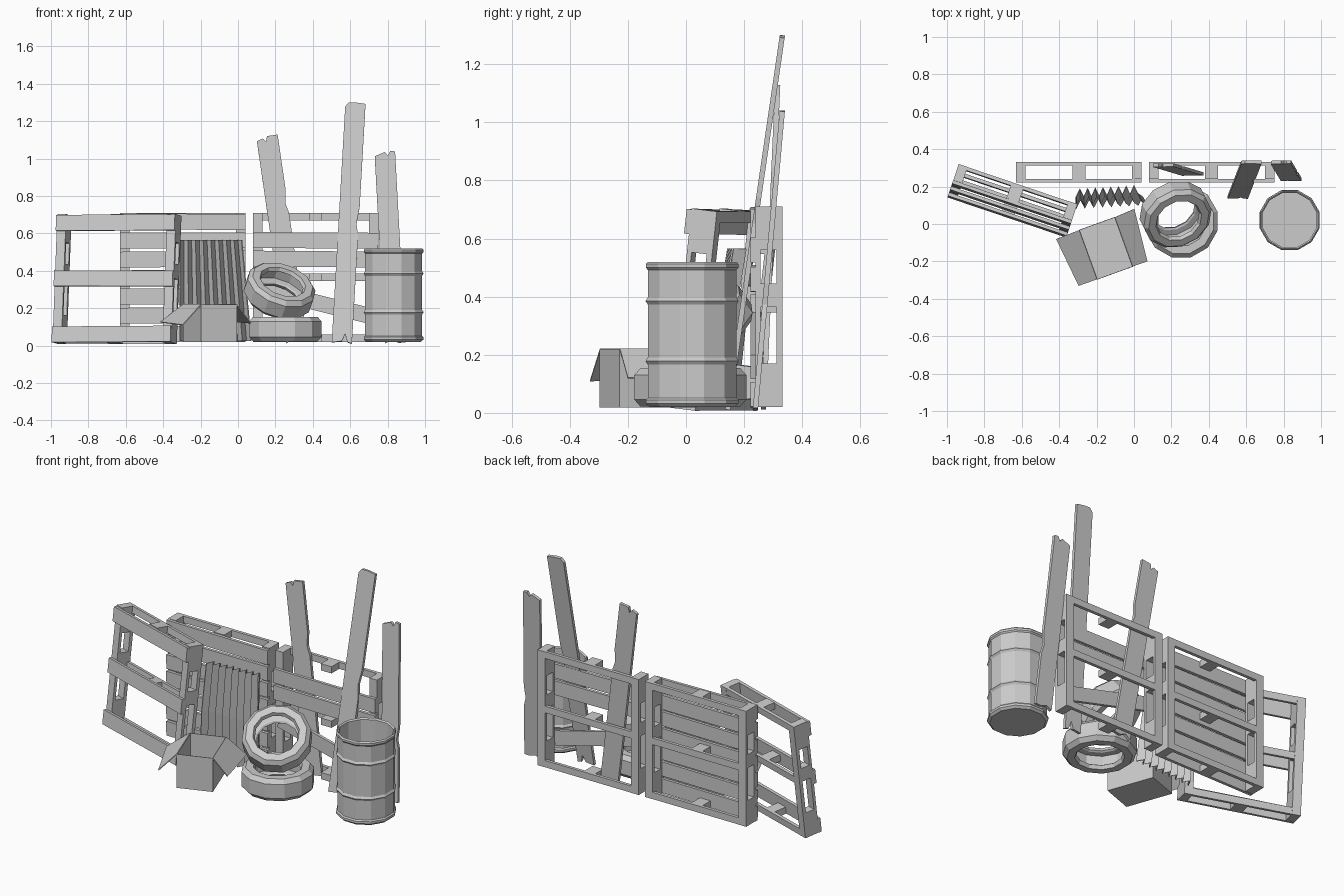
import bpy, bmesh, random
from math import radians, pi, cos, sin
from mathutils import Matrix, Vector

if "Cube" in bpy.data.objects:
    bpy.data.objects.remove(bpy.data.objects["Cube"])

random.seed(4)


def finish(name, bm, mat=None):
    bmesh.ops.recalc_face_normals(bm, faces=bm.faces)
    me = bpy.data.meshes.new(name)
    bm.to_mesh(me)
    bm.free()
    ob = bpy.data.objects.new(name, me)
    bpy.context.collection.objects.link(ob)
    if mat:
        ob.matrix_world = mat
    return ob


def box(bm, x0, x1, y0, y1, z0, z1, rot=0):
    c = Vector(((x0 + x1) / 2, (y0 + y1) / 2, (z0 + z1) / 2))
    m = Matrix.Translation(c) @ Matrix.Rotation(rot, 4, 'Y')
    bmesh.ops.create_cube(bm, size=1, matrix=m @ Matrix.Diagonal((x1 - x0, y1 - y0, z1 - z0, 1)))


def lathe(name, profile, sides, closed=False, caps=(), mat=None):
    bm = bmesh.new()
    rings = [[bm.verts.new((r * cos(2 * pi * (i + .5) / sides), r * sin(2 * pi * (i + .5) / sides), z))
              for i in range(sides)] for r, z in profile]
    n = len(rings)
    for a in range(n if closed else n - 1):
        p, q = rings[a], rings[(a + 1) % n]
        for i in range(sides):
            j = (i + 1) % sides
            bm.faces.new((p[i], p[j], q[j], q[i]))
    for k in caps:
        bm.faces.new(rings[k])
    return finish(name, bm, mat)


# Pallets: face slats, end uprights, spacer blocks and a narrow back frame
def pallet(name, slats, mat, broken=False):
    bm = bmesh.new()
    w, h = .335, .69
    for i in slats:
        t = random.uniform(-.012, .012)
        box(bm, -w, w, 0, .018, i * .1, i * .1 + .085, t)
    for x in (-w, w - .05):
        box(bm, x, x + .05, .018, .035, 0, h)
        box(bm, x, x + .05, .09, .11, 0, h)
        for z, t in ((0, .15), (.345, .08), (.54, .15)):
            box(bm, x, x + .05, .035, .09, z, z + t)
    for z in (0, .325, .65):
        box(bm, -w + .05, w - .05, .09, .109, z, z + .04)
        box(bm, -.035, .035, .018, .09, z, z + .04)
    if broken:
        box(bm, -.31, .30, 0, .018, .17, .255, radians(14))
    return finish(name, bm, mat)


pallet("pallet_back_left", range(7), Matrix.Translation((-.295, .222, .02)))
pallet("pallet_back_right", (4, 5), Matrix.Translation((.415, .222, .02)), True)
pallet("pallet_leaning", (0, 3, 6), Matrix.Translation((-.68, .035, .02))
       @ Matrix.Rotation(radians(-18.7), 4, 'Z') @ Matrix.Rotation(radians(-6.6), 4, 'X'))


# Loose planks with splintered ends
def plank(name, bottom, top, width, lo, hi, nick):
    b, t = Vector(bottom), Vector(top)
    up = (t - b).normalized()
    side = (Vector((1, 0, 0)) - up * up.x).normalized()
    nor = up.cross(side)
    L, w = (t - b).length, width / 2
    pts = [(-w, 0)] + lo + [(w, 0), (w, L * nick), (w - .012, L * (nick + .05)), (w, L * (nick + .12)),
                            (w, L)] + [(x, L + d) for x, d in hi] + [(-w, L - .02)]
    bm = bmesh.new()
    f = bm.faces.new([bm.verts.new(b + side * x + up * y) for x, y in pts])
    r = bmesh.ops.extrude_face_region(bm, geom=[f])
    bmesh.ops.translate(bm, vec=nor * .018, verts=[v for v in r['geom'] if isinstance(v, bmesh.types.BMVert)])
    return finish(name, bm)


plank("plank_left", (.315, .258, .02), (.155, .306, 1.12), .115,
      [(-.02, .02), (.01, 0)], [(0, 0), (-.01, -.03), (-.025, -.01)], .62)
plank("plank_tall", (.555, .135, .015), (.628, .322, 1.295), .108,
      [(0, .01), (.015, .05), (.03, .005)], [(0, .005), (-.035, .004)], .45)
plank("plank_right", (.84, .23, .015), (.785, .322, 1.035), .11,
      [(-.02, .015), (.02, 0)], [(.03, .005), (.015, -.02), (0, 0)], .3)

# Corrugated sheet leaning on the pallets
bm = bmesh.new()
N, rows = 16, []
for t in (0, .5, 1):
    wd = .38 - .05 * t
    rows.append([bm.verts.new((-.31 + wd * i / N,
                               .105 + .06 * t - .015 * sin(pi * t) + (.022 if i % 2 else -.022) + .02 * i / N,
                               .025 + .54 * t)) for i in range(N + 1)])
for p, q in zip(rows, rows[1:]):
    for i in range(N):
        bm.faces.new((p[i], p[i + 1], q[i + 1], q[i]))
sheet = finish("corrugated_sheet", bm)
sol = sheet.modifiers.new("thickness", 'SOLIDIFY')
sol.thickness, sol.offset = .006, 0

# Open cardboard box with two drooping flaps
bm = bmesh.new()
c, u, v = Vector((-.15, -.13, 0)), Vector((.94, .34, 0)), Vector((-.34, .94, 0))
cor = [c + u * a * .1 + v * b * .14 for a, b in ((-1, -1), (1, -1), (1, 1), (-1, 1))]
lo = [bm.verts.new((p.x, p.y, .02)) for p in cor]
hi = [bm.verts.new((p.x, p.y, .22)) for p in cor]
bm.faces.new(lo)
for i in range(4):
    j = (i + 1) % 4
    bm.faces.new((lo[i], lo[j], hi[j], hi[i]))
box_ob = finish("cardboard_box", bm)
bm = bmesh.new()
for a, b, o1, o2 in ((0, 3, (-.415, -.08, .125), (-.295, -.33, .11)),
                     (1, 2, (.0, .08, .125), (.07, -.2, .12))):
    bm.faces.new([bm.verts.new(p) for p in ((cor[a].x, cor[a].y, .22), (cor[b].x, cor[b].y, .22), o1, o2)])
flaps = finish("box_flaps", bm)
for ob in (box_ob, flaps):
    sol = ob.modifiers.new("thickness", 'SOLIDIFY')
    sol.thickness, sol.offset = .005, 0

# Hollow tyres, one flat and one resting on it
tyre = [(.2, -.042), (.2, .042), (.178, .066), (.135, .066), (.125, .045), (.135, .038),
        (.168, .035), (.168, -.035), (.135, -.038), (.125, -.045), (.135, -.066), (.178, -.066)]
lathe("tyre_flat", tyre, 12, True, mat=Matrix.Translation((.253, .015, .088)))
axis = Vector((.28, -.55, .78)).normalized()
lathe("tyre_tilted", tyre, 12, True, mat=Matrix.Translation((.222, .052, .292))
      @ axis.to_track_quat('Z', 'Y').to_matrix().to_4x4() @ Matrix.Scale(.95, 4))

# Open oil drum with rims and two ribs
drum = [(.152, .02), (.165, .032), (.165, .045), (.158, .052)]
for z in (.178, .385):
    drum += [(.158, z - .012), (.166, z), (.158, z + .012)]
drum += [(.158, .492), (.165, .5), (.165, .512), (.158, .52), (.15, .512), (.15, .04)]
lathe("drum", drum, 12, caps=(0, -1), mat=Matrix.Translation((.832, .021, 0)))
